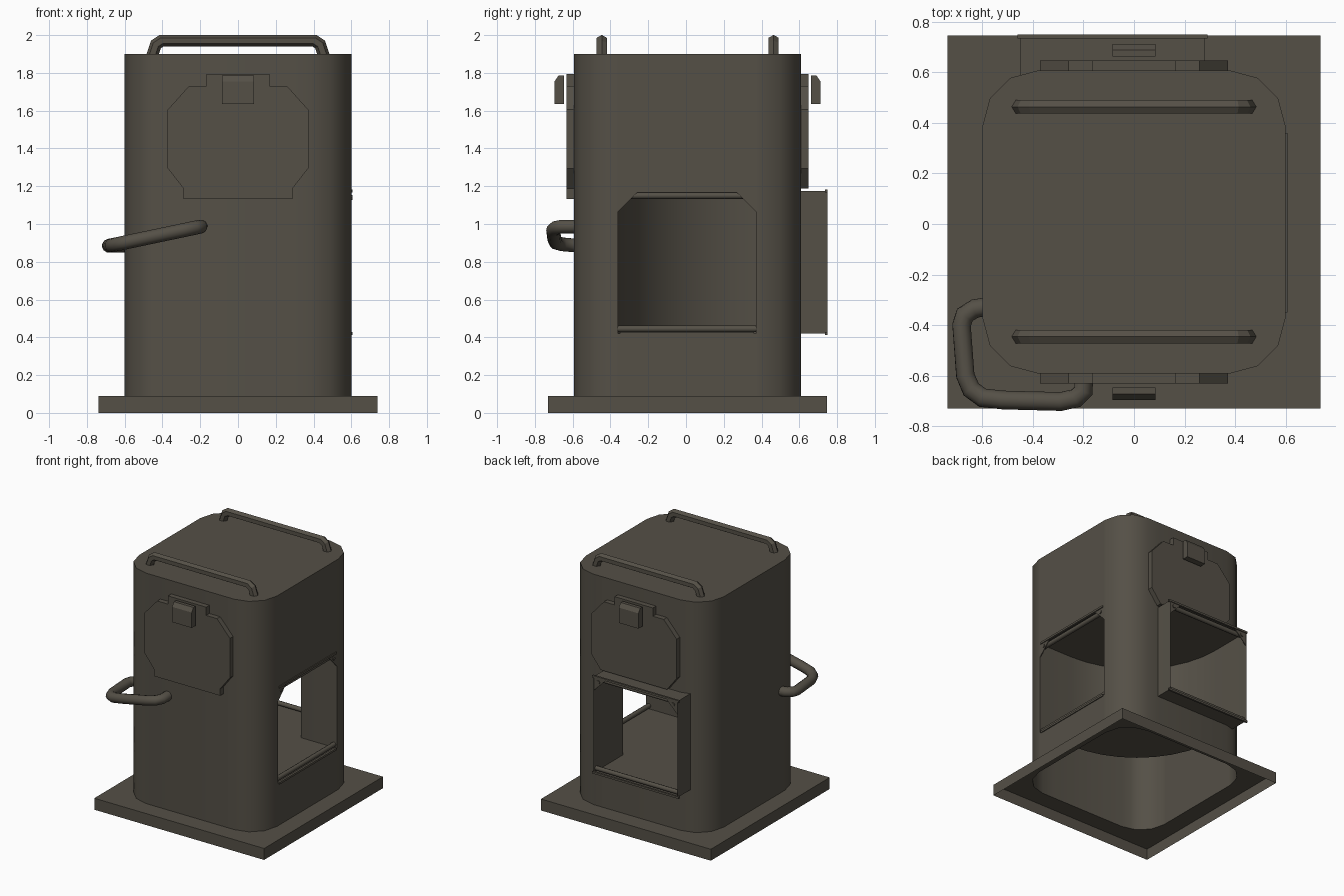
import bpy, bmesh, math
from mathutils import Vector

if "Cube" in bpy.data.objects:
    bpy.data.objects.remove(bpy.data.objects["Cube"])

CY = 0.008                      # centre of body and base along y
mat = bpy.data.materials.new("dark_olive_grey")
mat.diffuse_color = (0.09, 0.08, 0.062, 1)
mat.use_nodes = True
mat.node_tree.nodes["Principled BSDF"].inputs["Base Color"].default_value = mat.diffuse_color


def finish(name, bm, smooth=None):
    bmesh.ops.recalc_face_normals(bm, faces=bm.faces)
    me = bpy.data.meshes.new(name)
    bm.to_mesh(me)
    bm.free()
    me.materials.append(mat)
    ob = bpy.data.objects.new(name, me)
    bpy.context.collection.objects.link(ob)
    if smooth:
        bpy.ops.object.select_all(action='DESELECT')
        ob.select_set(True)
        bpy.context.view_layer.objects.active = ob
        bpy.ops.object.shade_smooth_by_angle(angle=math.radians(smooth))
    return ob


def prism(name, pts, offset):
    """Closed solid from a flat outline pushed along an offset vector."""
    bm = bmesh.new()
    a = [bm.verts.new(p) for p in pts]
    b = [bm.verts.new(Vector(p) + Vector(offset)) for p in pts]
    bm.faces.new(a)
    bm.faces.new(b)
    for i in range(len(a)):
        j = (i + 1) % len(a)
        bm.faces.new((a[i], a[j], b[j], b[i]))
    return finish(name, bm)


def box(name, lo, hi):
    return prism(name, [(lo[0], lo[1], lo[2]), (hi[0], lo[1], lo[2]),
                        (hi[0], hi[1], lo[2]), (lo[0], hi[1], lo[2])], (0, 0, hi[2] - lo[2]))


def tube(name, path, r, sides, normal, smooth=None):
    """Mitred tube along a near-planar path; normal is the plane's normal."""
    bm, rings, path = bmesh.new(), [], [Vector(p) for p in path]
    a = Vector(normal).normalized()
    for i, p in enumerate(path):
        d0 = (p - path[i - 1]).normalized() if i else None
        d1 = (path[i + 1] - p).normalized() if i < len(path) - 1 else d0
        d0 = d0 or d1
        t = (d0 + d1).normalized()
        b = t.cross(a).normalized() / max(t.dot(d1), 0.5)
        rings.append([bm.verts.new(p + a * r * math.cos(w) + b * r * math.sin(w))
                      for w in (math.pi / 2 + k * math.tau / sides for k in range(sides))])
    for u, v in zip(rings, rings[1:]):
        for k in range(sides):
            m = (k + 1) % sides
            bm.faces.new((u[k], u[m], v[m], v[k]))
    bm.faces.new(rings[0])
    bm.faces.new(rings[-1])
    return finish(name, bm, smooth)


def rounded_ring(bm, z, half=0.6, r=0.22, seg=3):
    c, out = half - r, []
    for q, (sx, sy) in enumerate(((1, 1), (-1, 1), (-1, -1), (1, -1))):
        for k in range(seg + 1):
            w = math.pi / 2 * (q + k / seg)
            out.append(bm.verts.new((sx * c + r * math.cos(w), CY + sy * c + r * math.sin(w), z)))
    return out


def loop_edges(bm, ring):
    return [bm.edges.new((ring[i - 1], ring[i])) for i in range(len(ring))]


# Body: open-bottomed rounded shell with two window openings
X0, X1, Y0, Y1, Z0, Z1 = -0.45, 0.28, -0.36, 0.37, 0.42, 1.175
bm = bmesh.new()
lo, hi = rounded_ring(bm, 0.09), rounded_ring(bm, 1.9)
walls = [bm.faces.new((lo[i - 1], lo[i], hi[i], hi[i - 1])) for i in range(len(lo))]
bm.faces.new(hi)
for co, no in (((X0, 0, 0), (1, 0, 0)), ((X1, 0, 0), (1, 0, 0)), ((0, Y0, 0), (0, 1, 0)),
               ((0, Y1, 0), (0, 1, 0)), ((0, 0, Z0), (0, 0, 1)), ((0, 0, Z1), (0, 0, 1))):
    bmesh.ops.bisect_plane(bm, geom=bm.verts[:] + bm.edges[:] + bm.faces[:],
                           plane_co=co, plane_no=no, dist=1e-5)
holes = []
for f in bm.faces:
    c = f.calc_center_median()
    if Z0 < c.z < Z1 and ((c.x > 0.55 and Y0 < c.y < Y1) or (c.y > 0.55 and X0 < c.x < X1)):
        holes.append(f)
bmesh.ops.delete(bm, geom=holes, context='FACES')
finish("body", bm, 40)

# Base: hollow skirt whose top is open beneath the body
bm = bmesh.new()
H = 0.738
sq = [(-H, CY - H), (H, CY - H), (H, CY + H), (-H, CY + H)]
low = [bm.verts.new((x, y, 0)) for x, y in sq]
top = [bm.verts.new((x, y, 0.09)) for x, y in sq]
edges = loop_edges(bm, top) + loop_edges(bm, rounded_ring(bm, 0.09))
bmesh.ops.triangle_fill(bm, use_beauty=True, use_dissolve=False, edges=edges)
for i in range(4):
    bm.faces.new((low[i - 1], low[i], top[i], top[i - 1]))
finish("base", bm)

# Duct: square bend from the right opening to the back opening
px, py, ri, ro, N = 0.30, 0.39, 0.02, 0.75, 9
pairs = [((0.6, Y0), (0.6, Y1))]
for k in range(N + 1):
    w = math.radians(270 - 90 * k / N)
    c, s = math.cos(w), math.sin(w)
    pairs.append(((px + ro * c, py + ro * s), (px + ri * c, py + ri * s)))
pairs.append(((X0, 0.75), (X1, 0.75)))
bm = bmesh.new()
rings = [[bm.verts.new(p) for p in ((*o, Z0), (*i, Z0), (*i, Z1), (*o, Z1))] for o, i in pairs]
for u, v in zip(rings, rings[1:]):
    for k in range(4):
        m = (k + 1) % 4
        bm.faces.new((u[k], u[m], v[m], v[k]))
finish("duct", bm, 35)

# Lips, beads and corner gussets around both duct mouths
t = 0.012
for z, d, tag in ((Z0, 1, "bottom"), (Z1, -1, "top")):
    za, zb = sorted((z - d * 0.008, z + d * 0.008))
    box("back_lip_" + tag, (X0 - t, 0.735, za), (X1 + t, 0.75, zb))
    box("right_lip_" + tag, (0.59, Y0 + 0.01, za), (0.607, Y1 - 0.01, zb))
    tube("right_bead_" + tag, [(0.575, Y0, z + d * 0.025), (0.575, Y1, z + d * 0.025)], 0.018, 8, (0, 0, 1), 50)
    tube("back_bead_" + tag, [(X0, 0.715, z + d * 0.025), (X1, 0.715, z + d * 0.025)], 0.018, 8, (0, 0, 1), 50)
for e, d, tag in ((Y0, 1, "a"), (Y1, -1, "b")):
    prism("right_gusset_" + tag, [(0.594, e, Z1), (0.594, e + d * 0.11, Z1), (0.594, e, Z1 - 0.11)], (0.006, 0, 0))
    tube("right_bolt_" + tag, [(0.594, e + d * 0.04, Z1 - 0.035), (0.606, e + d * 0.04, Z1 - 0.035)], 0.014, 8, (0, 0, 1))
for e, d, tag in ((X0, 1, "a"), (X1, -1, "b")):
    prism("back_gusset_" + tag, [(e, 0.738, Z1), (e + d * 0.11, 0.738, Z1), (e, 0.738, Z1 - 0.11)], (0, 0.006, 0))
    tube("back_bolt_" + tag, [(e + d * 0.04, 0.738, Z1 - 0.035), (e + d * 0.04, 0.75, Z1 - 0.035)], 0.014, 8, (0, 0, 1))

# Cover plates and latches on front and back
for s, tag in ((-1, "front"), (1, "back")):
    half = [(0.166, 1.795), (0.166, 1.73), (0.26, 1.73), (0.372, 1.605), (0.372, 1.295), (0.288, 1.187)]
    if s < 0:
        half.append((0.288, 1.132))
    outline = half + [(-x, z) for x, z in reversed(half)]
    prism(tag + "_plate", [(x, CY + s * 0.595, z) for x, z in outline], (0, s * 0.045, 0))
    prof = [(0.655, 1.635), (0.655, 1.787), (0.682, 1.787), (0.704, 1.755), (0.704, 1.635)]
    prism(tag + "_latch", [(-0.085, CY + s * d, z) for d, z in prof], (0.17, 0, 0))

# Lifting bars on the roof
end = [(0.455, 1.89), (0.435, 1.95), (0.405, 1.97)]
for y, tag in ((-0.446, "front"), (0.464, "back")):
    tube(tag + "_roof_bar", [(-x, y, z) for x, z in end] + [(x, y, z) for x, z in reversed(end)],
         0.031, 6, (0, 1, 0))

# Grab rail wrapped around the front left corner
plan = [(-0.57, -0.325), (-0.63, -0.335), (-0.67, -0.36), (-0.683, -0.40), (-0.668, -0.60), (-0.645, -0.655),
        (-0.60, -0.688), (-0.52, -0.697), (-0.29, -0.703), (-0.23, -0.69), (-0.20, -0.66), (-0.198, -0.57)]
tube("corner_rail", [(x, y, 0.885 + max(0, x + 0.68) * 0.21 * (y < -0.45)) for x, y in plan],
     0.037, 12, (-0.2, 0, 1), 50)
